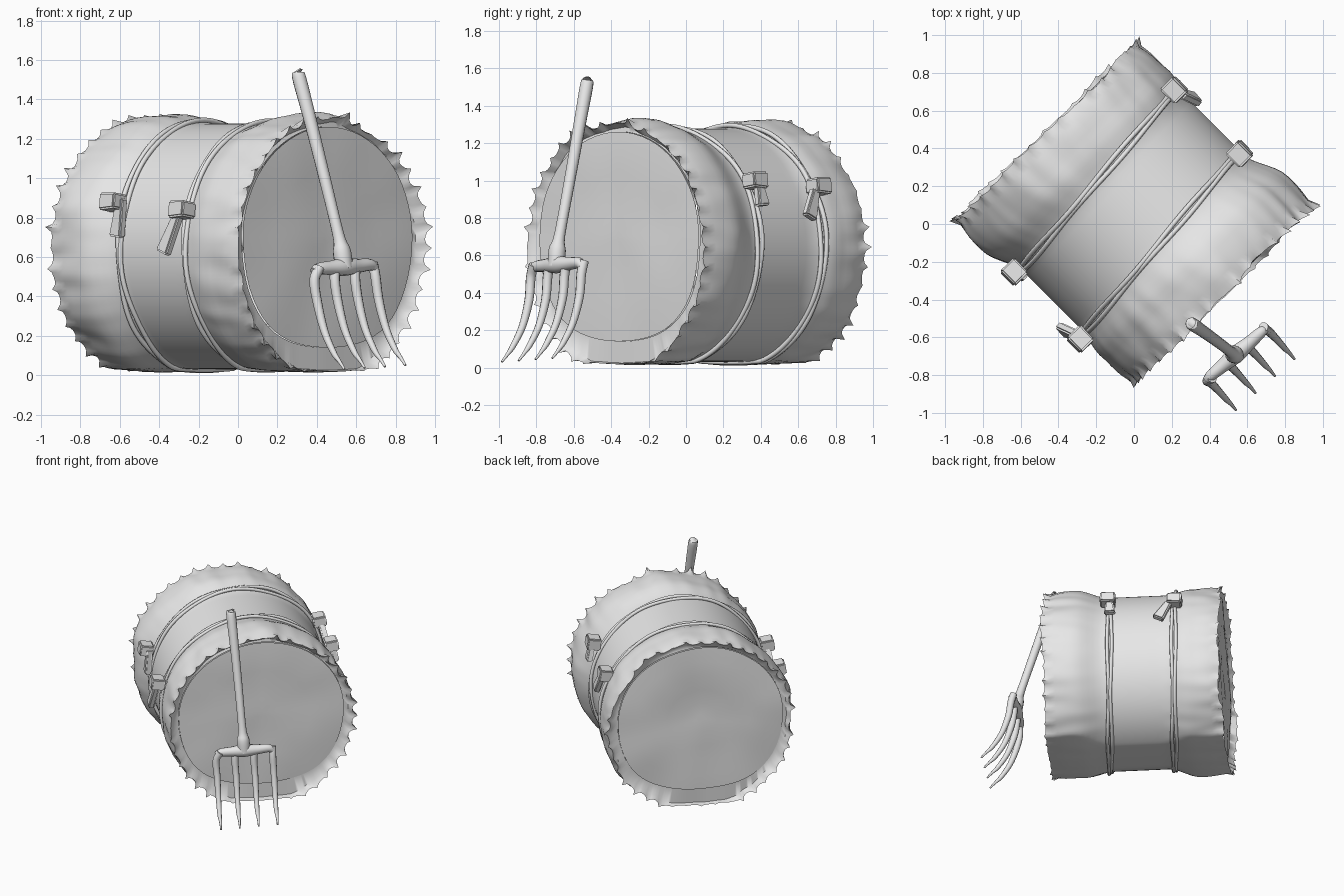
import bpy, bmesh, math, random
from mathutils import Vector, noise

if "Cube" in bpy.data.objects:
    bpy.data.objects.remove(bpy.data.objects["Cube"])

random.seed(4)
S = math.sqrt(0.5)
CY, CZ = 0.055, 0.645          # bale centre

mat = bpy.data.materials.new("plain_grey")
mat.diffuse_color = (0.8, 0.8, 0.8, 1)
mat.use_nodes = True
mat.node_tree.nodes["Principled BSDF"].inputs["Base Color"].default_value = mat.diffuse_color


def finish(name, bm, angle=50):
    bmesh.ops.recalc_face_normals(bm, faces=bm.faces)
    me = bpy.data.meshes.new(name)
    bm.to_mesh(me)
    bm.free()
    me.materials.append(mat)
    ob = bpy.data.objects.new(name, me)
    bpy.context.collection.objects.link(ob)
    bpy.ops.object.select_all(action='DESELECT')
    ob.select_set(True)
    bpy.context.view_layer.objects.active = ob
    bpy.ops.object.shade_smooth_by_angle(angle=math.radians(angle))


def place(a, l, h):
    """bale space (along axis, sideways, up) to world: ends sheared, flat underneath"""
    end = max(-1, min(1, (abs(a) - 0.2) / 0.25)) if abs(a) > 0.2 else 0
    l += math.copysign(0.03 * end, a)
    if h < -0.61:
        h = -0.61 + (h + 0.61) * 0.25
    elif h > 0:
        h *= 1 - 0.015 * end
    return Vector((S * (a + l), CY + S * (l - a), CZ + h))


def radius(a):
    """bale radius: bulged ends, pulled in between the ropes"""
    t = min(1, max(0, (abs(a) - 0.2) / 0.22))
    return 0.632 + 0.055 * t * t * (3 - 2 * t) - 1.0 * max(0, abs(a) - 0.48) ** 2


def bridge(bm, r0, r1):
    n = len(r0)
    for i in range(n):
        bm.faces.new((r0[i], r0[(i + 1) % n], r1[(i + 1) % n], r1[i]))


# ---- hay bale: wrapped shell with ragged rims and recessed end discs
SPIKES, SUB = 40, 5
N = SPIKES * SUB
spike = [[random.choice((0.2, 0.6, 0.8, 1.0, 1.2)) for _ in range(SPIKES)] for _ in range(2)]


def bale_ring(bm, a, r, rim=0.0, rough=1.0):
    ring = []
    side = 0 if a < 0 else 1
    for i in range(N):
        th = 2 * math.pi * i / N
        u = i % SUB / SUB
        k = spike[side][(i + SUB // 2) // SUB % SPIKES]
        tooth = (abs(2 * u - 1) ** 3) * k * rim
        lump = noise.noise(Vector((a * 2.5, 2.6 * math.cos(th), 2.6 * math.sin(th))))
        fold = noise.noise(Vector((a * 3 + 7, 7 * math.cos(th), 7 * math.sin(th))))
        w = min(1, max(0, (abs(a) - 0.2) * 3)) * rough
        rr = r + w * (0.022 * lump + 0.014 * fold) + 0.035 * tooth
        aa = a + math.copysign(0.015 * tooth, a) + w * 0.03 * lump * rim
        ring.append(bm.verts.new(place(aa, rr * math.sin(th), rr * math.cos(th))))
    return ring


def disc_ring(bm, a, k, n):
    """slightly flattened oval, scaled by k"""
    ring = []
    for i in range(n):
        th = 2 * math.pi * i / n
        c = math.cos(th)
        l = 0.605 * k * math.sin(th)
        h = 0.06 + k * (0.565 * c if c > 0 else 0.565 * math.sin(-c * -1.15) / math.sin(1.15) * 1.0)
        d = 0.015 * noise.noise(Vector((3 * l, 3 * h, a * 8)))
        ring.append(bm.verts.new(place(a + d, l, h)))
    return ring


bm = bmesh.new()
stations = [-0.64 + 1.28 * i / 32 for i in range(33)]
rings = [bale_ring(bm, a, radius(a), 1.0 if i in (0, 32) else 0.0)
         for i, a in enumerate(stations)]
for r0, r1 in zip(rings, rings[1:]):
    bridge(bm, r0, r1)
for s, ring in ((-1, rings[0]), (1, rings[-1])):
    inner = bale_ring(bm, s * 0.605, 0.64, 0, 0.8)
    bridge(bm, ring, inner)
    bridge(bm, inner, disc_ring(bm, s * 0.605, 1.0, N))
finish("hay_wrap", bm, 60)

for s, name in ((-1, "back_end_disc"), (1, "front_end_disc")):
    bm = bmesh.new()
    last = None
    for k in (1.0, 0.8, 0.6, 0.4, 0.2, 0.05):
        ring = disc_ring(bm, s * (0.615 if k > 0.9 else 0.62), k, 64)
        if last:
            bridge(bm, last, ring)
        last = ring
    bm.faces.new(last)
    finish(name, bm, 60)


# ---- tubes along smooth paths
def smooth_path(pts, sub=5):
    """Catmull-Rom through (x, y, z, radius) points"""
    p = [Vector(q) for q in pts]
    p = [2 * p[0] - p[1]] + p + [2 * p[-1] - p[-2]]
    out = []
    for i in range(1, len(p) - 2):
        a, b, c, d = p[i - 1:i + 3]
        for k in range(sub):
            t = k / sub
            out.append(0.5 * (2 * b + (c - a) * t + (2 * a - 5 * b + 4 * c - d) * t * t
                              + (3 * b - a - 3 * c + d) * t ** 3))
    return out + [p[-2]]


def tube(bm, path, sides=10, closed=False):
    n = len(path)
    rings = []
    ref = None
    for i, q in enumerate(path):
        nxt = path[(i + 1) % n] if closed else path[min(i + 1, n - 1)]
        prv = path[i - 1] if closed or i else path[0]
        d = (nxt.to_3d() - prv.to_3d()).normalized()
        if ref is None:
            ref = d.orthogonal()
        ref = (ref - d * ref.dot(d)).normalized()
        v = d.cross(ref)
        rings.append([bm.verts.new(q.to_3d() + q.w * (ref * math.cos(2 * math.pi * k / sides)
                                                      + v * math.sin(2 * math.pi * k / sides)))
                      for k in range(sides)])
    for r0, r1 in zip(rings, rings[1:]):
        bridge(bm, r0, r1)
    if closed:
        bridge(bm, rings[-1], rings[0])
    else:
        bm.faces.new(rings[0])
        bm.faces.new(rings[-1])


# ---- two doubled ropes round the bale
for name, a0 in (("back_rope", -0.26), ("front_rope", 0.21)):
    bm = bmesh.new()
    for strand in (-1, 1):
        path = []
        for i in range(120):
            th = 2 * math.pi * i / 120
            a = a0 - 0.05 * math.sin(th) + strand * (0.012 + 0.005 * math.sin(5 * th))
            r = radius(a) + 0.008 + strand * 0.005 * math.cos(7 * th)
            path.append(place(a, r * math.sin(th), r * math.cos(th)).to_4d())
            path[-1].w = 0.013
        tube(bm, path, 8, True)
    finish(name, bm)


# ---- knots with a loose tag end
def block(bm, start, end, w0, w1, thick, out):
    """tapered rectangular bar from start to end, lying flat against 'out'"""
    start, end = Vector(start), Vector(end)
    d = (end - start).normalized()
    out = (out - d * out.dot(d)).normalized()
    side = d.cross(out)
    q = [[bm.verts.new(c + side * (sx * w / 2) + out * (sy * thick / 2))
          for sx, sy in ((-1, -1), (1, -1), (1, 1), (-1, 1))] for c, w in ((start, w0), (end, w1))]
    bridge(bm, q[0], q[1])
    bm.faces.new(q[0])
    bm.faces.new(q[1])


# name, knot centre, tag start, tag tip, side
knots = [
    ("left_back", (-0.635, -0.255, 0.88), (-0.59, -0.27, 0.90), (-0.615, -0.265, 0.70), -1),
    ("left_front", (-0.285, -0.61, 0.84), (-0.30, -0.59, 0.82), (-0.38, -0.56, 0.62), -1),
    ("right_back", (0.215, 0.71, 0.97), (0.25, 0.69, 0.95), (0.33, 0.66, 0.80), 1),
    ("right_front", (0.56, 0.37, 1.00), (0.56, 0.39, 0.97), (0.575, 0.41, 0.865), 1),
]
for name, c, start, tip, s in knots:
    bm = bmesh.new()
    out = Vector((s * S, s * S, 0.15))
    along = Vector((S, -S, 0.05)) * 0.055
    block(bm, Vector(c) - along, Vector(c) + along, 0.09, 0.08, 0.1, out)
    block(bm, start, tip, 0.05, 0.085, 0.045, out)
    bmesh.ops.bevel(bm, geom=bm.edges[:], offset=0.009, segments=2, affect='EDGES')
    finish(name + "_knot", bm)

# ---- pitchfork leaning on the front end
bm = bmesh.new()
tube(bm, smooth_path([(0.306, -0.527, 1.535, 0.022), (0.309, -0.530, 1.515, 0.035),
                      (0.36, -0.565, 1.32, 0.033), (0.44, -0.622, 1.0, 0.030),
                      (0.51, -0.675, 0.71, 0.030), (0.527, -0.688, 0.63, 0.046),
                      (0.54, -0.695, 0.54, 0.045)]), 14)
finish("fork_handle", bm)

bm = bmesh.new()
tube(bm, smooth_path([(0.385, -0.825, 0.525, 0.022), (0.41, -0.80, 0.54, 0.030),
                      (0.47, -0.75, 0.545, 0.036), (0.54, -0.69, 0.55, 0.046),
                      (0.61, -0.63, 0.555, 0.036), (0.67, -0.575, 0.56, 0.030),
                      (0.695, -0.555, 0.54, 0.022)]), 12)
finish("fork_crossbar", bm)

for k in range(4):
    t = k / 3
    off = Vector((0.31, 0.27, 0.02, 0)) * t
    inset = {0: 0.02, 3: -0.02}.get(k, 0)
    tine = [(0.395 + inset, -0.815, 0.55, 0.026), (0.388, -0.83, 0.48, 0.026),
            (0.405, -0.84, 0.36, 0.024), (0.44, -0.875, 0.22, 0.020),
            (0.485, -0.925, 0.115, 0.016), (0.515, -0.955, 0.07, 0.010),
            (0.54, -0.985, 0.03, 0.006)]
    bm = bmesh.new()
    tube(bm, smooth_path([Vector(p) + off for p in tine]), 10)
    finish("fork_tine_%d" % (k + 1), bm)
